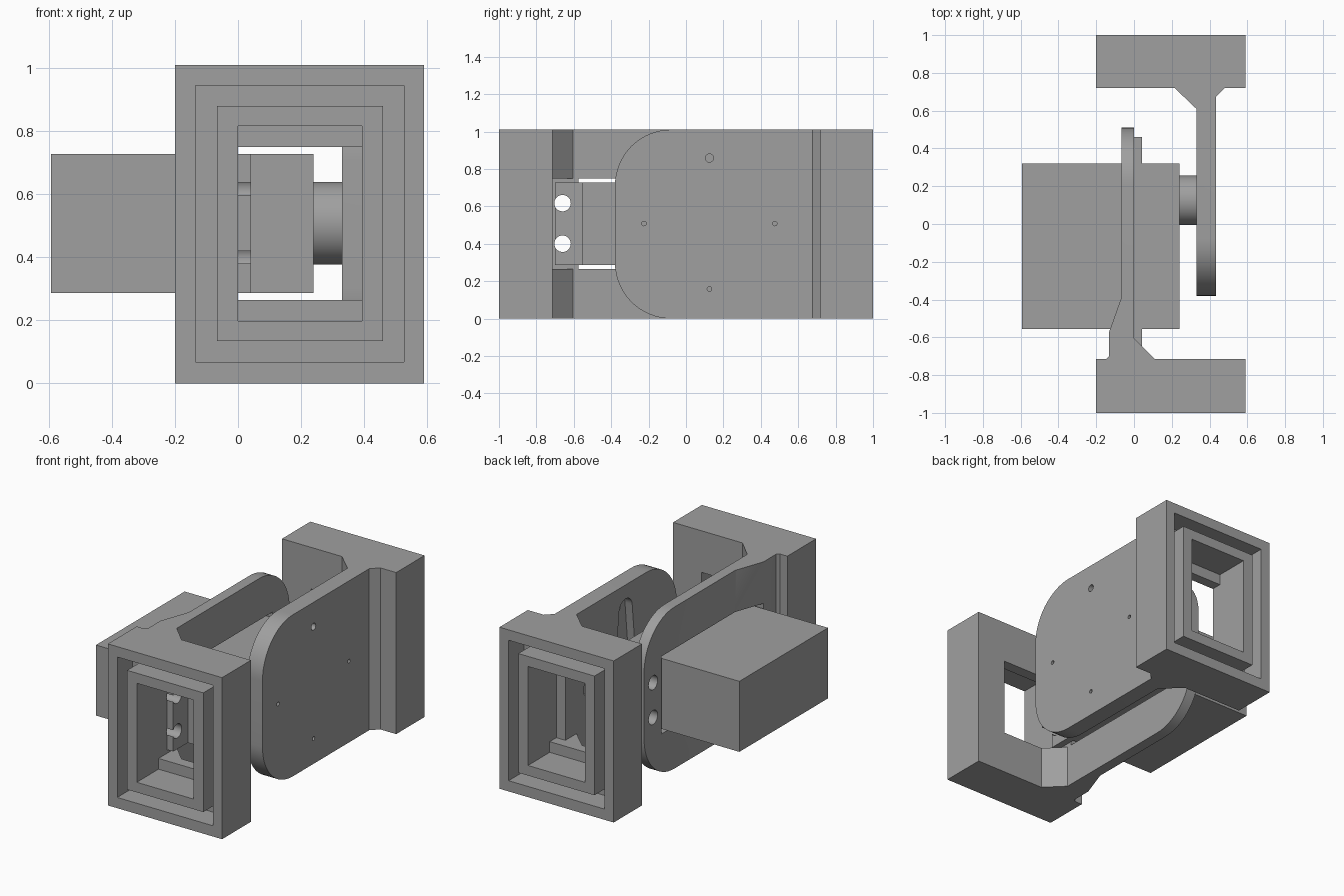
import bpy, bmesh, math
from mathutils import Vector

if "Cube" in bpy.data.objects:
    bpy.data.objects.remove(bpy.data.objects["Cube"])

H = 1.01          # bracket height
MID = 0.508       # height of the output axis
AXIS_Y = 0.125

grey = bpy.data.materials.new("mid grey")
grey.diffuse_color = (0.35, 0.35, 0.35, 1)
grey.use_nodes = True
grey.node_tree.nodes["Principled BSDF"].inputs["Base Color"].default_value = grey.diffuse_color


def prism(name, outline, axis, lo, hi):
    """Extrude a 2D outline along x (outline is y,z) or z (outline is x,y)."""
    place = (lambda p, h: (h, p[0], p[1])) if axis == 'x' else (lambda p, h: (p[0], p[1], h))
    bm = bmesh.new()
    face = bm.faces.new([bm.verts.new(place(p, lo)) for p in outline])
    ext = bmesh.ops.extrude_face_region(bm, geom=[face])
    shift = Vector(place((0, 0), hi - lo))
    bmesh.ops.translate(bm, vec=shift, verts=[v for v in ext['geom'] if isinstance(v, bmesh.types.BMVert)])
    bmesh.ops.recalc_face_normals(bm, faces=bm.faces)
    mesh = bpy.data.meshes.new(name)
    bm.to_mesh(mesh)
    bm.free()
    mesh.materials.append(grey)
    ob = bpy.data.objects.new(name, mesh)
    bpy.context.collection.objects.link(ob)
    return ob


def box(name, x, y, z):
    return prism(name, [(x[0], y[0]), (x[1], y[0]), (x[1], y[1]), (x[0], y[1])], 'z', *z)


def arc(cy, cz, r, a0, a1, n):
    return [(cy + r * math.cos(math.radians(a0 + (a1 - a0) * i / n)),
             cz + r * math.sin(math.radians(a0 + (a1 - a0) * i / n))) for i in range(n + 1)]


def rod(name, y, z, r, x0, x1, n=32):
    return prism(name, arc(y, z, r, 0, 360, n)[:-1], 'x', x0, x1)


def boolean(ob, tool, op='DIFFERENCE'):
    """Apply a boolean and discard the tool."""
    mod = ob.modifiers.new("cut", 'BOOLEAN')
    mod.operation, mod.object, mod.solver = op, tool, 'EXACT'
    bpy.context.view_layer.objects.active = ob
    bpy.ops.object.modifier_apply(modifier=mod.name)
    bpy.data.objects.remove(tool)


def smooth(ob):
    bpy.ops.object.select_all(action='DESELECT')
    ob.select_set(True)
    bpy.context.view_layer.objects.active = ob
    bpy.ops.object.shade_smooth_by_angle(angle=math.radians(30))


def cut_frame(ob, s):
    """Groove, stepped cavity and window in a block whose open face is at y = s."""
    def span(a, b):
        return tuple(sorted((s * a, s * b)))
    groove = box("groove", (-0.135, 0.527), span(0.85, 1.1), (0.067, 0.945))
    boolean(groove, box("core", (-0.067, 0.46), span(0.7, 1.2), (0.135, 0.88)))
    boolean(ob, groove)
    boolean(ob, box("cavity", (0, 0.393), span(0.785, 1.1), (0.198, 0.817)))
    boolean(ob, box("window", (0, 0.393), span(0.72 if s > 0 else 0.59, 0.9), (0.265, 0.75)))


# front bracket: block, tapered root and motor plate with a rounded end
front = prism("front_bracket", [
    (-0.2, -1), (0.59, -1), (0.59, -0.715), (0.11, -0.715), (0, -0.605), (0, 0.51),
    (-0.067, 0.51), (-0.067, -0.39), (-0.133, -0.575), (-0.133, -0.7), (-0.148, -0.715),
    (-0.2, -0.715)], 'z', 0, H)
R = 0.3
side = [(-1.1, 0), (0.51 - R, 0)] + arc(0.51 - R, R, R, -90, 0, 16)[1:] \
    + arc(0.51 - R, H - R, R, 0, 90, 16) + [(-1.1, H)]
boolean(front, prism("side_shape", side, 'x', -1, 1), 'INTERSECT')
cut_frame(front, -1)
boolean(front, box("motor_slot", (-0.3, 0.2), (-0.575, 0.34), (0.265, 0.75)))
HOLES = [(y, z) for y in (-0.66, 0.42) for z in (0.4, 0.617)]
for y, z in HOLES:
    boolean(front, rod("mount_hole", y, z, 0.044, -0.3, 0.1))
smooth(front)

# rear bracket: block, chamfered root and horn plate with a rounded end
rear = prism("rear_bracket", [
    (0.59, 1), (-0.2, 1), (-0.2, 0.72), (0.215, 0.72), (0.33, 0.61), (0.33, -0.38),
    (0.435, -0.38), (0.435, 0.675), (0.48, 0.72), (0.59, 0.72)], 'z', 0, H)
side = [(1.1, H), (-0.38 + R, H)] + arc(-0.38 + R, H - R, R, 90, 180, 16)[1:] \
    + arc(-0.38 + R, R, R, 180, 270, 16) + [(1.1, 0)]
boolean(rear, prism("side_shape", side, 'x', -1, 1), 'INTERSECT')
cut_frame(rear, 1)
boolean(rear, box("root_gap", (0, 0.33), (0.55, 0.8), (0.265, 0.75)))

# cross-shaped horn recess with a screw hole at the end of each arm
for i in range(4):
    a = math.radians(90 * i)
    arm = arc(0.35, 0, 0.065, -85, 85, 12) + [(0, 0.1), (0, -0.1)]
    arm = [(AXIS_Y + u * math.cos(a) - v * math.sin(a), MID + u * math.sin(a) + v * math.cos(a))
           for u, v in arm]
    boolean(rear, prism("horn_arm", arm, 'x', 0.2, 0.38))
    boolean(rear, rod("screw_hole", AXIS_Y + 0.35 * math.cos(a), MID + 0.35 * math.sin(a),
                      0.022 if i == 1 else 0.012, 0.2, 0.6, 20))
smooth(rear)

# motor body, mounting ears and output hub
box("motor_body", (-0.593, 0.24), (-0.556, 0.32), (0.287, 0.728))
for name, y in (("front_ear", (-0.7, -0.556)), ("rear_ear", (0.32, 0.46))):
    ear = box(name, (0, 0.042), y, (0.287, 0.728))
    for hy, hz in HOLES:
        if y[0] < hy < y[1]:
            boolean(ear, rod("ear_hole", hy, hz, 0.044, -0.1, 0.2))
            end = (hy - 0.1, hy) if hy < 0 else (hy, hy + 0.1)
            boolean(ear, box("ear_slit", (-0.1, 0.2), end, (hz - 0.02, hz + 0.02)))
    smooth(ear)
smooth(rod("output_hub", AXIS_Y, MID, 0.131, 0.24, 0.33, 48))
